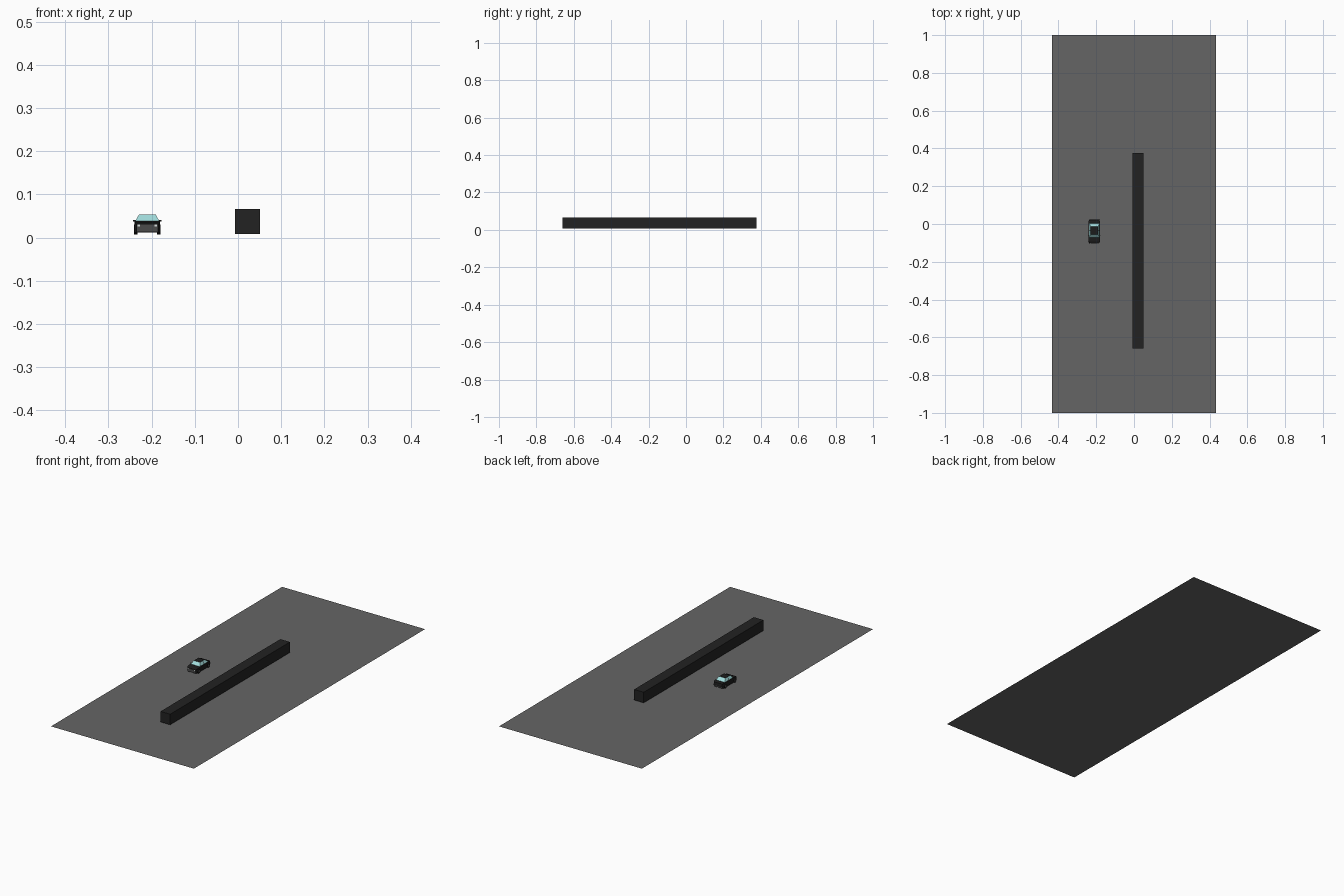
import bpy, bmesh, math
from mathutils import Vector

if "Cube" in bpy.data.objects:
    bpy.data.objects.remove(bpy.data.objects["Cube"])

CX = -0.21  # car centre line


def material(name, r, g, b):
    m = bpy.data.materials.new(name)
    m.diffuse_color = (r, g, b, 1)
    m.use_nodes = True
    m.node_tree.nodes["Principled BSDF"].inputs["Base Color"].default_value = m.diffuse_color
    return m


ASPHALT = material("asphalt_grey", 0.13, 0.13, 0.13)
BARRIER = material("barrier_black", 0.016, 0.016, 0.016)
PAINT = material("car_black", 0.012, 0.012, 0.012)
GLASS = material("pale_cyan_glass", 0.36, 0.72, 0.72)
TRIM = material("trim_grey", 0.07, 0.07, 0.07)
LAMP = material("lamp_white", 0.7, 0.75, 0.75)
RUBBER = material("tyre_black", 0.006, 0.006, 0.006)


def finish(name, bm, *mats):
    me = bpy.data.meshes.new(name)
    bmesh.ops.recalc_face_normals(bm, faces=bm.faces)
    bm.to_mesh(me)
    bm.free()
    for m in mats:
        me.materials.append(m)
    ob = bpy.data.objects.new(name, me)
    bpy.context.collection.objects.link(ob)
    return ob


def box(name, lo, hi, mat):
    bm = bmesh.new()
    bmesh.ops.create_cube(bm, size=1)
    for v in bm.verts:
        v.co = Vector([(a + b) / 2 + c * (b - a) for a, b, c in zip(lo, hi, v.co)])
    return finish(name, bm, mat)


# Flat road surface
bm = bmesh.new()
bm.faces.new([bm.verts.new((x, y, 0)) for x, y in
              ((-0.433, -1), (0.433, -1), (0.433, 1), (-0.433, 1))])
finish("road", bm, ASPHALT)

# Long barrier block
box("barrier", (-0.007, -0.66, 0.008), (0.051, 0.376, 0.066), BARRIER)

# Car body: side profile with wheel arches, drawn in at both ends
AXLES = (-0.080, 0.001)
profile = [(0.022, 0.012), (0.024, 0.022), (0.022, 0.036), (0.014, 0.039),
           (-0.068, 0.039), (-0.092, 0.036), (-0.101, 0.032),
           (-0.103, 0.022), (-0.101, 0.012)]
for axle in AXLES:
    for i in range(7):
        a = math.pi * (1 - i / 6)
        profile.append((axle + 0.0135 * math.cos(a), 0.012 + 0.017 * math.sin(a)))
bm = bmesh.new()
face = bm.faces.new([bm.verts.new((-0.030, y, z)) for y, z in profile])
ext = bmesh.ops.extrude_face_region(bm, geom=[face])
for v in ext["geom"]:
    if isinstance(v, bmesh.types.BMVert):
        v.co.x = 0.030
bmesh.ops.triangulate(bm, faces=[f for f in bm.faces if len(f.verts) > 4])
for v in bm.verts:
    if v.co.y < -0.098 or v.co.y > 0.019:
        v.co.x *= 0.85
    v.co.x += CX
finish("car_body", bm, PAINT)

# Cabin: tapered block with inset windows on every sloping side
base = [(-0.028, -0.071), (0.028, -0.071), (0.028, 0.004), (-0.028, 0.004)]
roof = [(-0.019, -0.055), (0.019, -0.055), (0.019, -0.014), (-0.019, -0.014)]
bm = bmesh.new()
low = [bm.verts.new((CX + x, y, 0.038)) for x, y in base]
top = [bm.verts.new((CX + x, y, 0.054)) for x, y in roof]
bm.faces.new(top)
sides = [bm.faces.new((low[i], low[(i + 1) % 4], top[(i + 1) % 4], top[i])) for i in range(4)]
bmesh.ops.inset_individual(bm, faces=sides, thickness=0.0014)
for f in sides:
    f.material_index = 1
finish("cabin", bm, PAINT, GLASS)

# Pillars between front and rear side windows, mirrors, lamps
for s, side in ((-1, "left"), (1, "right")):
    bm = bmesh.new()
    pts = []
    for x, z in ((0.0283, 0.038), (0.0193, 0.054)):
        pts.append([bm.verts.new((CX + s * x, y, z)) for y in (-0.034, -0.031)])
    bm.faces.new(pts[0] + pts[1][::-1])
    finish("pillar_" + side, bm, PAINT)

    def side_box(name, x0, x1, y0, y1, z0, z1, mat):
        xs = sorted((CX + s * x0, CX + s * x1))
        box(f"{name}_{side}", (xs[0], y0, z0), (xs[1], y1, z1), mat)

    side_box("mirror", 0.026, 0.033, -0.063, -0.060, 0.037, 0.041, PAINT)
    side_box("headlamp", 0.017, 0.023, -0.1036, -0.100, 0.026, 0.030, LAMP)

# Grey front grille and rear bumper plates
box("grille", (CX - 0.024, -0.1034, 0.014), (CX + 0.024, -0.100, 0.030), TRIM)
box("rear_bumper", (CX - 0.024, 0.021, 0.014), (CX + 0.024, 0.0244, 0.020), TRIM)

# Wheels with grey hubs
for y, end in zip(AXLES, ("front", "rear")):
    for s, side in ((-1, "left"), (1, "right")):
        for part, r, half, mat in (("wheel", 0.0115, 0.004, RUBBER),
                                   ("hub", 0.006, 0.0043, TRIM)):
            bm = bmesh.new()
            bmesh.ops.create_cone(bm, cap_ends=True, segments=16,
                                  radius1=r, radius2=r, depth=2 * half)
            for v in bm.verts:
                v.co = (CX + s * 0.0265 + v.co.z, y + v.co.x, 0.0185 + v.co.y)
            finish(f"{part}_{end}_{side}", bm, mat)
